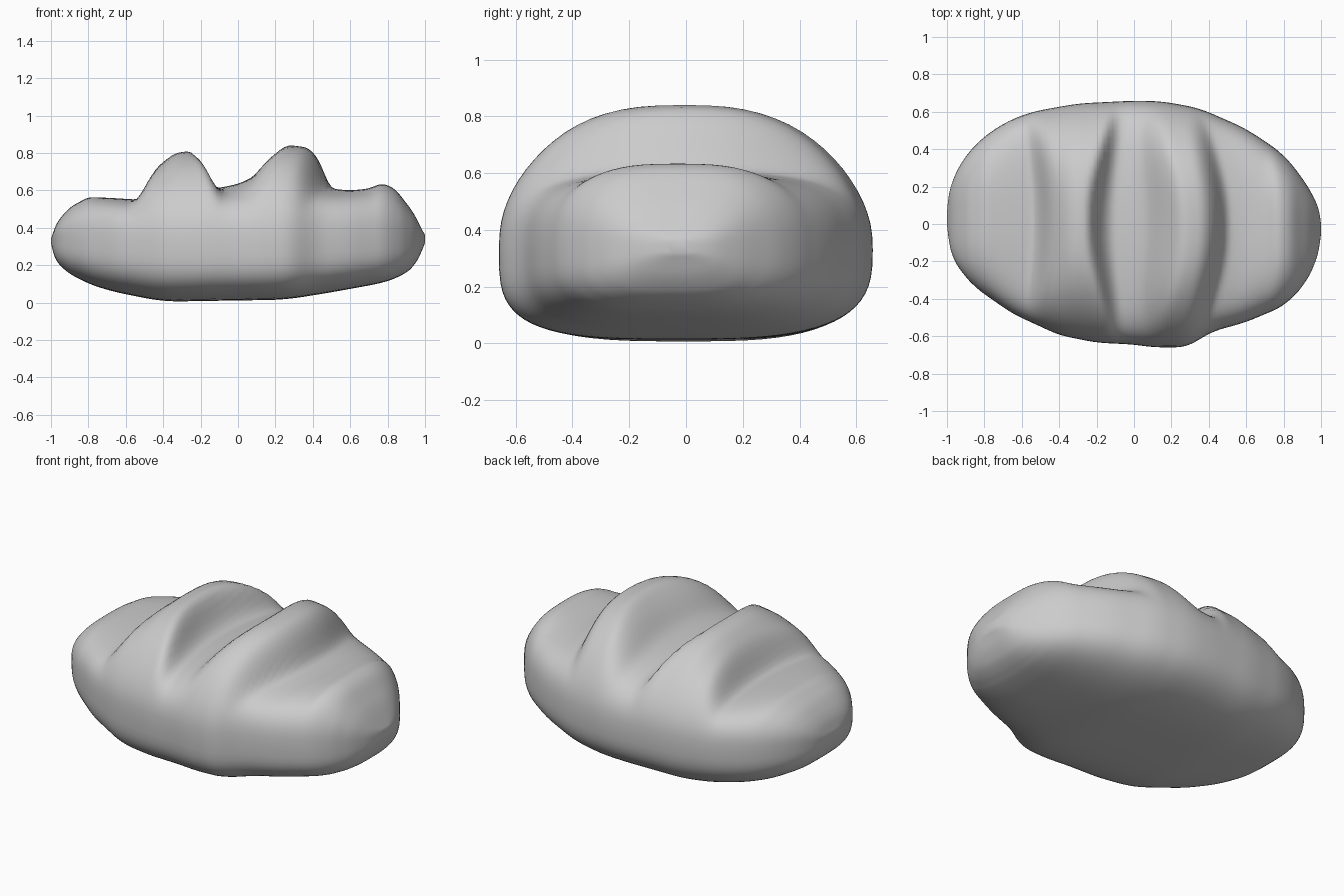
import bpy, bmesh
from math import sin, cos, pi

if "Cube" in bpy.data.objects:
    bpy.data.objects.remove(bpy.data.objects["Cube"])

# Profiles along x: outline (back, front), top down the middle, filled-in dome, underside
BACK = [(-1, .06), (-.993, .15), (-.975, .22), (-.93, .325), (-.85, .43), (-.7, .54), (-.55, .6), (-.3, .645),
        (0, .66), (.15, .657), (.35, .62), (.6, .51), (.8, .375), (.9, .25), (.97, .13), (.993, .06), (1, .0)]
FRONT = [(-1, .0), (-.99, -.1), (-.97, -.18), (-.93, -.25), (-.85, -.34), (-.65, -.48), (-.4, -.595), (-.2, -.635),
         (0, -.645), (.1, -.66), (.28, -.66), (.42, -.575), (.6, -.525), (.8, -.44), (.92, -.32), (.98, -.18),
         (.995, -.1), (1, -.05)]
TOP = [(-1, .34), (-.97, .43), (-.9, .51), (-.8, .565), (-.68, .56), (-.52, .55), (-.44, .72), (-.34, .8),
       (-.24, .815), (-.18, .66), (-.12, .61), (0, .635), (.08, .67), (.17, .77), (.26, .845), (.38, .83),
       (.44, .76), (.49, .61), (.6, .6), (.7, .61), (.77, .64), (.84, .61), (.94, .48), (1, .36)]
DOME = [(-1, .34), (-.97, .43), (-.9, .51), (-.8, .565), (-.5, .64), (-.2, .72), (0, .71), (.3, .74), (.55, .66),
        (.84, .61), (.94, .48), (1, .36)]
UNDER = [(-1, .32), (-.985, .25), (-.95, .19), (-.85, .12), (-.7, .065), (-.4, .005), (-.1, .01), (.25, .015),
         (.5, .055), (.8, .11), (.9, .15), (.96, .22), (1, .32)]
# how far each slash edge curves inward towards the sides
BOW = [(-1, 0), (-.7, 0), (-.45, -.2), (-.3, .1), (-.2, 1), (0, 1.2), (.17, 1), (.3, .4), (.45, .35), (.7, 0), (1, 0)]


def lerp(table, x):
    x = max(-1, min(1, x))
    for (a, p), (b, q) in zip(table, table[1:]):
        if x <= b:
            return p + (q - p) * (x - a) / (b - a)
    return table[-1][1]


def soft(table, x, r=.022):
    r = min(r, max(0, 1 - abs(x)) * .5)
    return sum(lerp(table, x + k * r) for k in (-1, -.5, 0, .5, 1)) / 5


def power(v, n):
    return (1 if v >= 0 else -1) * abs(v) ** (2 / n)


NX, NT = 120, 72
bm = bmesh.new()
rings = []
for i in range(NX + 1):
    u = -1 + 2 * i / NX
    x = .35 * u + .65 * sin(pi / 2 * u)
    b, f = soft(BACK, x, .06), soft(FRONT, x, .045)
    yc, w = (b + f) / 2, (b - f) / 2
    n_top = 2.45 + .7 * x * x
    ring = []
    for j in range(NT):
        t = 2 * pi * j / NT
        if sin(t) >= 0:
            # slashes fade into the dome towards the sides
            v = power(cos(t), n_top)
            xs = x * (1 + lerp(BOW, x) * v * v)
            fade = 1 - abs(v) ** 3.5
            h = soft(DOME, x, .08) + (soft(TOP, xs) - soft(DOME, x, .08)) * fade
            z = .33 + (h - .33) * power(sin(t), n_top)
        else:
            n = 3 if cos(t) > 0 else 3.6 - .6 * x * x
            v = power(cos(t), n)
            z = .33 + (.33 - soft(UNDER, x, .08)) * power(sin(t), n)
        ring.append(bm.verts.new((x, yc + w * v, z)))
    rings.append(ring)
for p, q in zip(rings, rings[1:]):
    for j in range(NT):
        k = (j + 1) % NT
        bm.faces.new((p[j], p[k], q[k], q[j]))
bm.faces.new(rings[0])
bm.faces.new(rings[-1])
bmesh.ops.recalc_face_normals(bm, faces=bm.faces)
for face in bm.faces:
    face.smooth = True

# Slashed bread loaf
mesh = bpy.data.meshes.new("bread_loaf")
bm.to_mesh(mesh)
bm.free()
loaf = bpy.data.objects.new("bread_loaf", mesh)
bpy.context.collection.objects.link(loaf)
relax = loaf.modifiers.new("relax", 'SMOOTH')
relax.factor = .5
relax.iterations = 3
